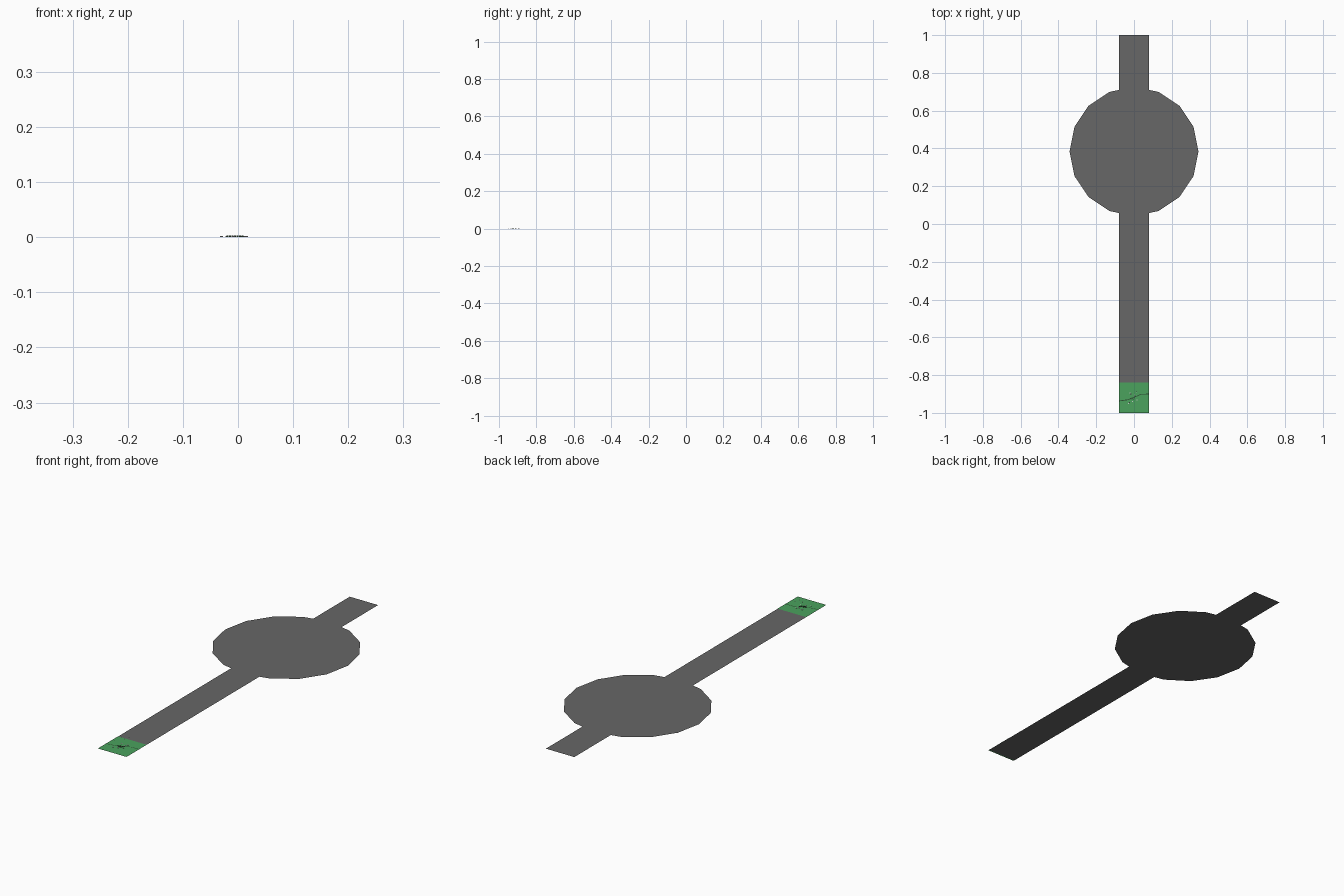
import bpy, bmesh, math, random

if "Cube" in bpy.data.objects:
    bpy.data.objects.remove(bpy.data.objects["Cube"])
random.seed(4)


def mat(name, rgb):
    m = bpy.data.materials.new(name)
    m.diffuse_color = (*rgb, 1)
    m.use_nodes = True
    m.node_tree.nodes["Principled BSDF"].inputs["Base Color"].default_value = m.diffuse_color
    return m


asphalt = mat("asphalt grey", (0.135, 0.135, 0.135))
grass = mat("grass green", (0.07, 0.36, 0.11))
soil = mat("dark green", (0.025, 0.075, 0.03))
pale = mat("pale grey", (0.6, 0.6, 0.6))


def flat(name, polygons, m):
    """Upward-facing flat polygons, each a list of (x, y, z)."""
    bm = bmesh.new()
    for pts in polygons:
        f = bm.faces.new([bm.verts.new(p) for p in pts])
        f.normal_update()
        if f.normal.z < 0:
            f.normal_flip()
    me = bpy.data.meshes.new(name)
    bm.to_mesh(me)
    bm.free()
    me.materials.append(m)
    ob = bpy.data.objects.new(name, me)
    bpy.context.collection.objects.link(ob)
    return ob


# road: straight strip with a 16-sided turning circle, one outline
W, R, CY = 0.079, 0.341, 0.384
JOIN = 0.326
side = [(W, -0.992), (W, CY - JOIN)]
side += [(R * math.cos(a), CY + R * math.sin(a))
         for a in (math.radians(22.5 * i) for i in range(-3, 4))]
side += [(W, CY + JOIN), (W, 1.0)]
outline = side + [(-x, y) for x, y in reversed(side)]
flat("road", [[(x, y, 0) for x, y in outline]], asphalt)

# grass patch at the front end
flat("grass_patch", [[(-W, -1, 0.001), (W, -1, 0.001),
                      (W, -0.84, 0.001), (-W, -0.84, 0.001)]], grass)

# narrow winding trail across the grass
path = [(-W, -0.937), (-0.03, -0.93), (0, -0.918), (0.035, -0.902), (W, -0.9)]
h = 0.002
flat("trail", [[(x0, y0 - h, 0.0015), (x1, y1 - h, 0.0015),
                (x1, y1 + h, 0.0015), (x0, y0 + h, 0.0015)]
               for (x0, y0), (x1, y1) in zip(path, path[1:])], soil)


def tiny_box(name, loc, size, m):
    bpy.ops.mesh.primitive_cube_add(size=1, location=loc)
    ob = bpy.context.object
    ob.name = name
    ob.scale = size
    ob.data.materials.append(m)


# cluster of tiny dark shrubs in the middle of the patch
for i in range(7):
    tiny_box("shrub", (-0.019 + 0.0045 * i, -0.92 + random.uniform(-0.009, 0.009), 0.0022),
             (0.004, 0.005, 0.003), soil)

# scattered small pale stones
for x, y in [(-0.02, -0.895), (0.012, -0.893), (0.016, -0.932),
             (-0.008, -0.94), (-0.03, -0.95), (0.004, -0.905)]:
    tiny_box("stone", (x, y, 0.002), (0.005, 0.004, 0.002), pale)

# thin pale flakes hovering above the patch
for x, y in [(-0.017, -0.9), (0.014, -0.885), (-0.024, -0.945), (0.006, -0.91)]:
    tiny_box("flake", (x, y, 0.037), (0.006, 0.004, 0.0004), pale)
